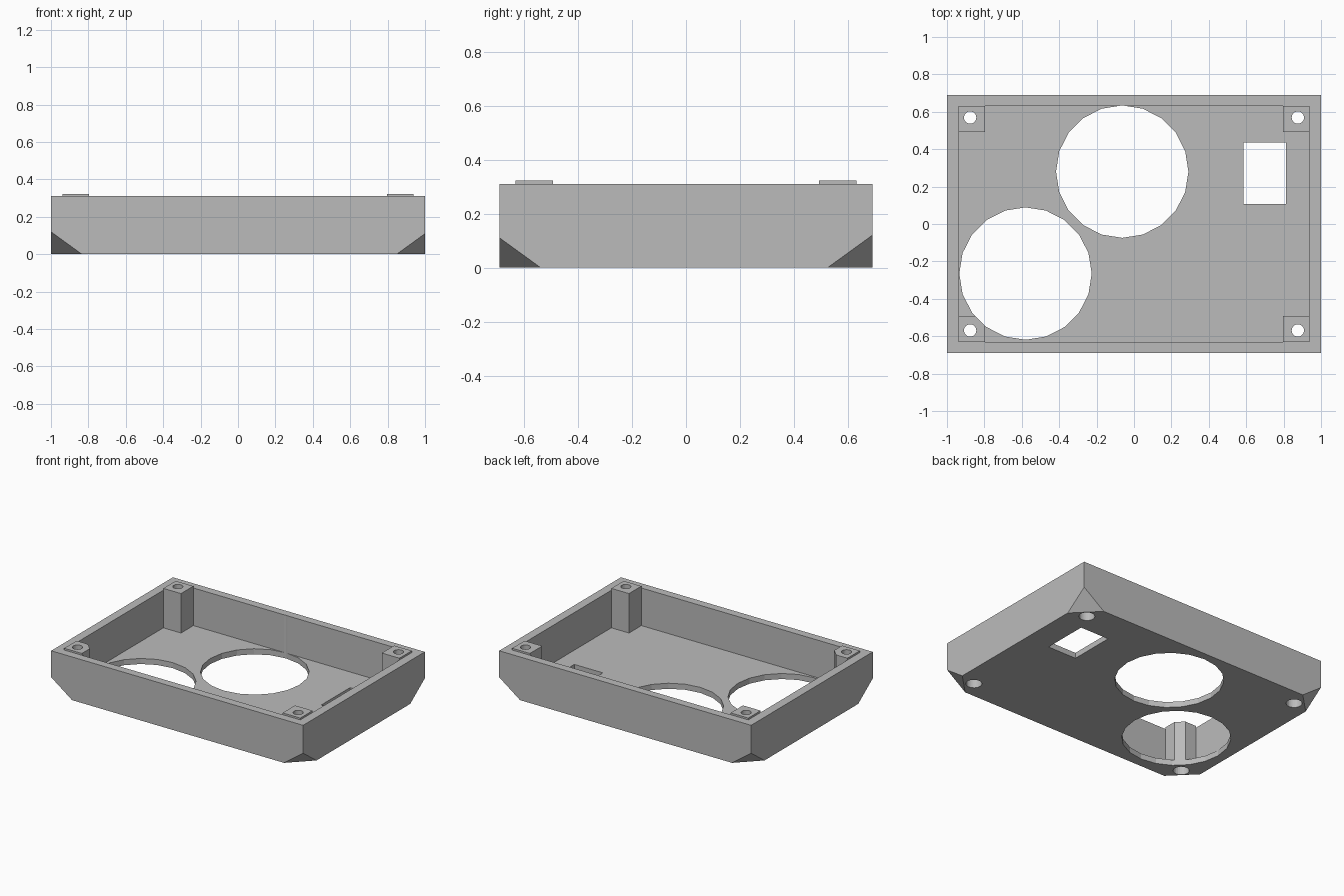
import bpy, bmesh
from mathutils import Vector, Matrix

cube = bpy.data.objects.get("Cube")
if cube:
    bpy.data.objects.remove(cube, do_unlink=True)

HX, HY, TOP, FLOOR = 1.0, 0.69, 0.31, 0.04
IX, IY = 0.937, 0.632            # inner wall faces
POST, POST_TOP = 0.14, 0.323
CORNERS = [(sx, sy) for sx in (-1, 1) for sy in (-1, 1)]

grey = bpy.data.materials.new("grey plastic")
grey.use_nodes = True
grey.diffuse_color = (0.5, 0.5, 0.5, 1)
grey.node_tree.nodes["Principled BSDF"].inputs["Base Color"].default_value = (0.5, 0.5, 0.5, 1)


def make_object(name, bm):
    bmesh.ops.recalc_face_normals(bm, faces=bm.faces)
    mesh = bpy.data.meshes.new(name)
    bm.to_mesh(mesh)
    bm.free()
    mesh.materials.append(grey)
    obj = bpy.data.objects.new(name, mesh)
    bpy.context.collection.objects.link(obj)
    return obj


def box_mesh(low, high):
    low, high = Vector(low), Vector(high)
    bm = bmesh.new()
    bmesh.ops.create_cube(bm, size=1, matrix=Matrix.Translation((low + high) / 2)
                          @ Matrix.Diagonal((*(high - low), 1)))
    return bm


def box(name, low, high):
    return make_object(name, box_mesh(low, high))


def cylinder(name, x, y, radius, low, high, sides):
    bm = bmesh.new()
    bmesh.ops.create_cone(bm, cap_ends=True, segments=sides, radius1=radius,
                          radius2=radius, depth=high - low,
                          matrix=Matrix.Translation((x, y, (low + high) / 2)))
    return make_object(name, bm)


def combine(target, tool, operation):
    tool.hide_render = True
    mod = target.modifiers.new(tool.name, 'BOOLEAN')
    mod.operation, mod.solver, mod.object = operation, 'EXACT', tool
    bpy.context.view_layer.objects.active = target
    bpy.ops.object.modifier_apply(modifier=mod.name)
    bpy.data.objects.remove(tool, do_unlink=True)


# Outer block with its four lower corners sliced off
bm = box_mesh((-HX, -HY, 0), (HX, HY, TOP))
for sx, sy in CORNERS:
    rise = 0.12 if sx == sy else 0.11
    run = rise * 1.38
    bmesh.ops.bisect_plane(bm, geom=bm.verts[:] + bm.edges[:] + bm.faces[:],
                           plane_co=(sx * HX, sy * HY, rise),
                           plane_no=(sx / run, sy / run, -1 / rise), clear_outer=True)
    bmesh.ops.holes_fill(bm, edges=[e for e in bm.edges if e.is_boundary])
tray = make_object("open_tray", bm)

# Hollow interior
combine(tray, box("cavity", (-IX, -IY, FLOOR), (IX, IY, 1)), 'DIFFERENCE')

# Corner screw posts
for sx, sy in CORNERS:
    xs = sorted((sx * IX, sx * (IX - POST)))
    ys = sorted((sy * IY, sy * (IY - POST)))
    combine(tray, box("screw_post", (xs[0], ys[0], FLOOR), (xs[1], ys[1], POST_TOP)), 'UNION')

# Two round openings, the front one also trimming its neighbouring post
for x, y in ((-0.063, 0.28), (-0.58, -0.265)):
    combine(tray, cylinder("round_opening", x, y, 0.354, -0.1, 0.5, 20), 'DIFFERENCE')

# Rectangular opening
combine(tray, box("switch_opening", (0.585, 0.107, -0.1), (0.812, 0.435, 0.2)), 'DIFFERENCE')

# Screw holes with wider recesses underneath
for sx, sy in CORNERS:
    x, y = sx * 0.876, sy * 0.569
    combine(tray, cylinder("screw_hole", x, y, 0.033, -0.1, 0.5, 24), 'DIFFERENCE')
    combine(tray, cylinder("screw_recess", x, y, 0.052, -0.1, 0.12, 24), 'DIFFERENCE')
